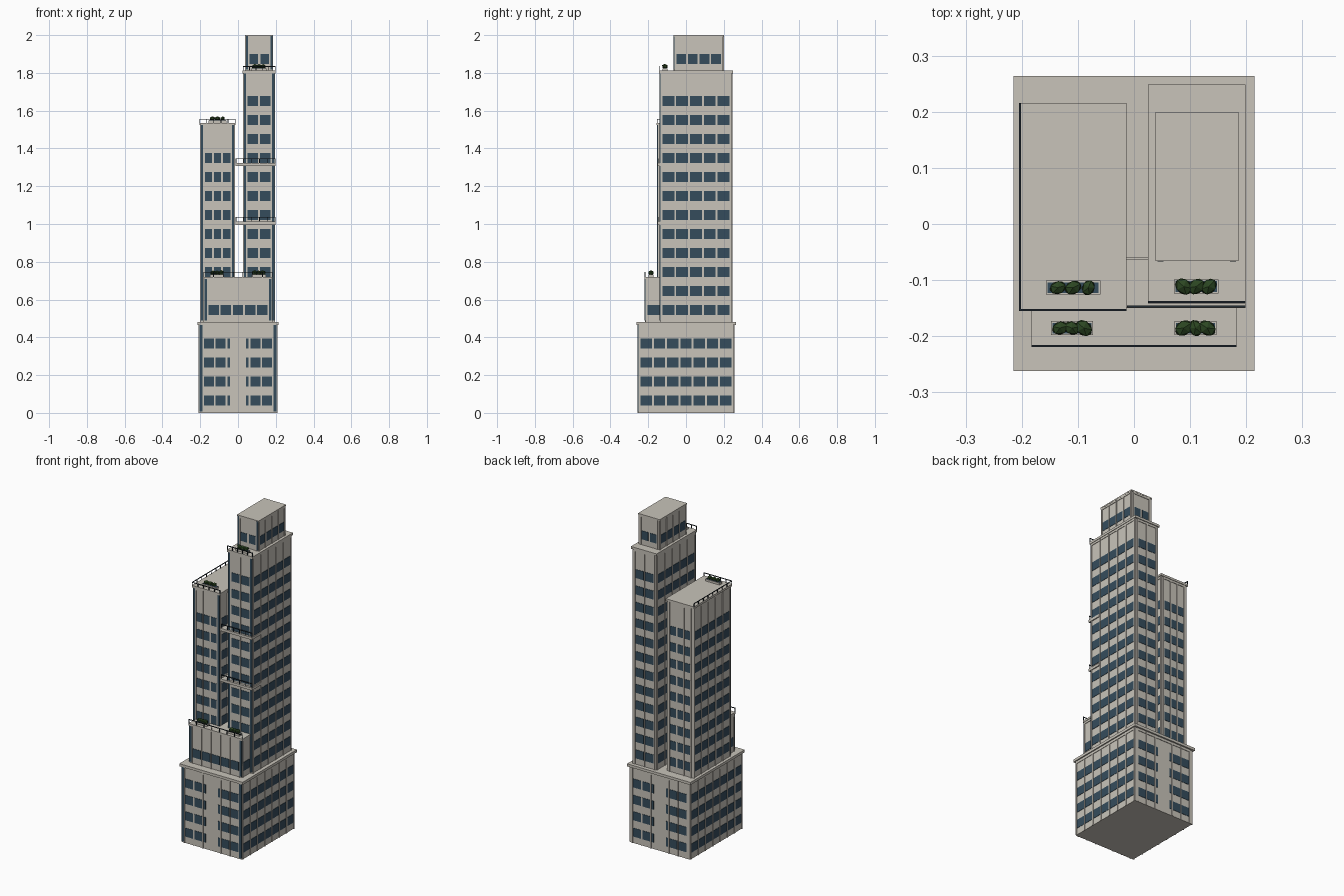
import bpy, bmesh, random
from mathutils import Matrix, Vector

if "Cube" in bpy.data.objects:
    bpy.data.objects.remove(bpy.data.objects["Cube"])

random.seed(4)


def material(name, rgb):
    m = bpy.data.materials.new(name)
    m.diffuse_color = (*rgb, 1)
    m.use_nodes = True
    m.node_tree.nodes["Principled BSDF"].inputs["Base Color"].default_value = m.diffuse_color
    return m


STONE = material("warm_stone", (0.58, 0.55, 0.49))
GLASS = material("blue_glass", (0.036, 0.073, 0.108))
METAL = material("dark_metal", (0.016, 0.026, 0.036))
LEAF = material("leaf_green", (0.025, 0.062, 0.016))


def boxes(name, mat, items):
    """One object from boxes given as (x0, x1, y0, y1, z0, z1)."""
    bm = bmesh.new()
    for x0, x1, y0, y1, z0, z1 in items:
        bmesh.ops.create_cube(bm, size=1, matrix=Matrix.Translation(
            ((x0 + x1) / 2, (y0 + y1) / 2, (z0 + z1) / 2))
            @ Matrix.Diagonal((x1 - x0, y1 - y0, z1 - z0, 1)))
    me = bpy.data.meshes.new(name)
    bm.to_mesh(me)
    bm.free()
    me.materials.append(mat)
    ob = bpy.data.objects.new(name, me)
    bpy.context.collection.objects.link(ob)
    return ob


def on_face(face, b, u0, u1, z0, z1, d):
    """Plate standing d proud of one wall of block b."""
    x0, x1, y0, y1 = b[:4]
    return {"front": (u0, u1, y0 - d, y0 + 0.001, z0, z1),
            "back": (u0, u1, y1 - 0.001, y1 + d, z0, z1),
            "left": (x0 - d, x0 + 0.001, u0, u1, z0, z1),
            "right": (x1 - 0.001, x1 + d, u0, u1, z0, z1)}[face]


def block(name, b, nx, ny, sills, strip, pier=0, height=0.053):
    """Wall block with window grid, fins, top band and dark front corners."""
    x0, x1, y0, y1, z0, z1 = b
    windows, fins = [], []
    cx = (x0 + x1) / 2
    for face in ("front", "back", "left", "right"):
        along_x = face in ("front", "back")
        a, e, n = (x0 + strip, x1 - strip, nx) if along_x else (y0 + 0.006, y1 - 0.006, ny)
        step = (e - a) / n
        for i in range(n + 1):
            u = a + i * step
            if not (along_x and abs(u - cx) < pier):
                fins.append(on_face(face, b, u - 0.003, u + 0.003, z0, z1, 0.004))
            if i == n:
                continue
            w0, w1 = u + 0.005, u + step - 0.005
            if along_x and pier:
                # windows stop at the plain central pier
                if (w0 + w1) / 2 < cx:
                    w1 = min(w1, cx - pier)
                else:
                    w0 = max(w0, cx + pier)
            for s in sills:
                windows.append(on_face(face, b, w0, w1, s, s + height, 0.002))
        fins.append(on_face(face, b, a, e, z1 - 0.015, z1, 0.003))
    boxes(name + "_walls", STONE, [b])
    boxes(name + "_windows", GLASS, windows)
    boxes(name + "_fins", STONE, fins)
    boxes(name + "_corner_glass", GLASS,
          [on_face("front", b, u, u + strip - 0.003, z0 + 0.008, z1, 0.0045)
           for u in (x0, x1 - strip + 0.003)])


def railing(name, p, q, z, h=0.026, posts=6):
    """Straight railing from p to q (axis aligned)."""
    t = 0.0018
    p, q = Vector(p), Vector(q)
    items = [(min(p.x, q.x) - t, max(p.x, q.x) + t, min(p.y, q.y) - t,
              max(p.y, q.y) + t, z + h - 0.004, z + h)]
    for i in range(posts):
        c = p.lerp(q, i / (posts - 1))
        items.append((c.x - t, c.x + t, c.y - t, c.y + t, z, z + h))
    boxes(name, METAL, items)


def planter(name, x0, x1, y0, z):
    """Trough with a dark bed and three faceted shrubs."""
    y1 = y0 + 0.025
    boxes(name + "_trough", STONE, [(x0, x1, y0, y1, z, z + 0.012)])
    boxes(name + "_bed", GLASS,
          [(x0 + 0.003, x1 - 0.003, y0 + 0.003, y1 - 0.003, z + 0.011, z + 0.0135)])
    bm = bmesh.new()
    for i in range(3):
        x = x0 + (x1 - x0) * (0.22 + 0.28 * i)
        s = random.uniform(0.9, 1.1)
        bmesh.ops.create_icosphere(bm, subdivisions=1, radius=0.015 * s, matrix=(
            Matrix.Translation((x, (y0 + y1) / 2, z + 0.022))
            @ Matrix.Rotation(random.uniform(0, 3), 4, 'Z')
            @ Matrix.Diagonal((1.15, 0.9, 0.85, 1))))
    me = bpy.data.meshes.new(name + "_shrubs")
    bm.to_mesh(me)
    bm.free()
    me.materials.append(LEAF)
    bpy.context.collection.objects.link(bpy.data.objects.new(name + "_shrubs", me))


def floors(z, n):
    return [z + 0.1005 * i for i in range(n)]


# Main volumes
block("podium", (-0.205, 0.205, -0.252, 0.252, 0, 0.465), 6, 7, floors(0.04, 4), 0.02, pier=0.042)
block("front_block", (-0.178, 0.178, -0.214, -0.10, 0.48, 0.71), 5, 1, [0.518], 0.017)
block("left_tower", (-0.197, -0.02, -0.148, 0.21, 0.48, 1.525), 3, 5, floors(0.518, 9), 0.016)
block("right_tower", (0.031, 0.193, -0.136, 0.241, 0.48, 1.80), 2, 5, floors(0.518, 12), 0.015)
block("penthouse", (0.042, 0.182, -0.062, 0.196, 1.81, 1.996), 2, 4, [1.846], 0.014, pier=0.006)

# Roof slabs and balconies
boxes("podium_cornice", STONE, [(-0.215, 0.215, -0.262, 0.264, 0.465, 0.481)])
boxes("front_block_roof", STONE, [(-0.183, 0.183, -0.219, -0.06, 0.708, 0.72)])
boxes("left_tower_roof", STONE, [(-0.205, -0.013, -0.155, 0.216, 1.523, 1.536)])
boxes("right_tower_roof", STONE, [(0.025, 0.199, -0.142, 0.249, 1.798, 1.812)])
boxes("penthouse_roof", STONE, [(0.038, 0.186, -0.066, 0.2, 1.992, 2.0)])
for label, z in (("lower", 1.0), ("upper", 1.31)):
    boxes(label + "_balcony", STONE, [(-0.014, 0.199, -0.15, -0.062, z - 0.004, z + 0.012)])
    railing(label + "_balcony_railing", (-0.011, -0.147), (0.197, -0.147), z + 0.012)

# Roof railings
railing("front_block_railing", (-0.181, -0.217), (0.181, -0.217), 0.72, posts=8)
railing("left_tower_front_railing", (-0.203, -0.153), (-0.015, -0.153), 1.534, 0.022)
railing("left_tower_side_railing", (-0.203, -0.153), (-0.203, 0.214), 1.534, 0.022, 9)
railing("right_tower_railing", (0.027, -0.139), (0.197, -0.139), 1.81)

# Planters
planter("left_roof_planter", -0.157, -0.06, -0.126, 1.536)
planter("right_roof_planter", 0.071, 0.151, -0.124, 1.812)
planter("left_terrace_planter", -0.148, -0.073, -0.198, 0.72)
planter("right_terrace_planter", 0.072, 0.147, -0.198, 0.72)
